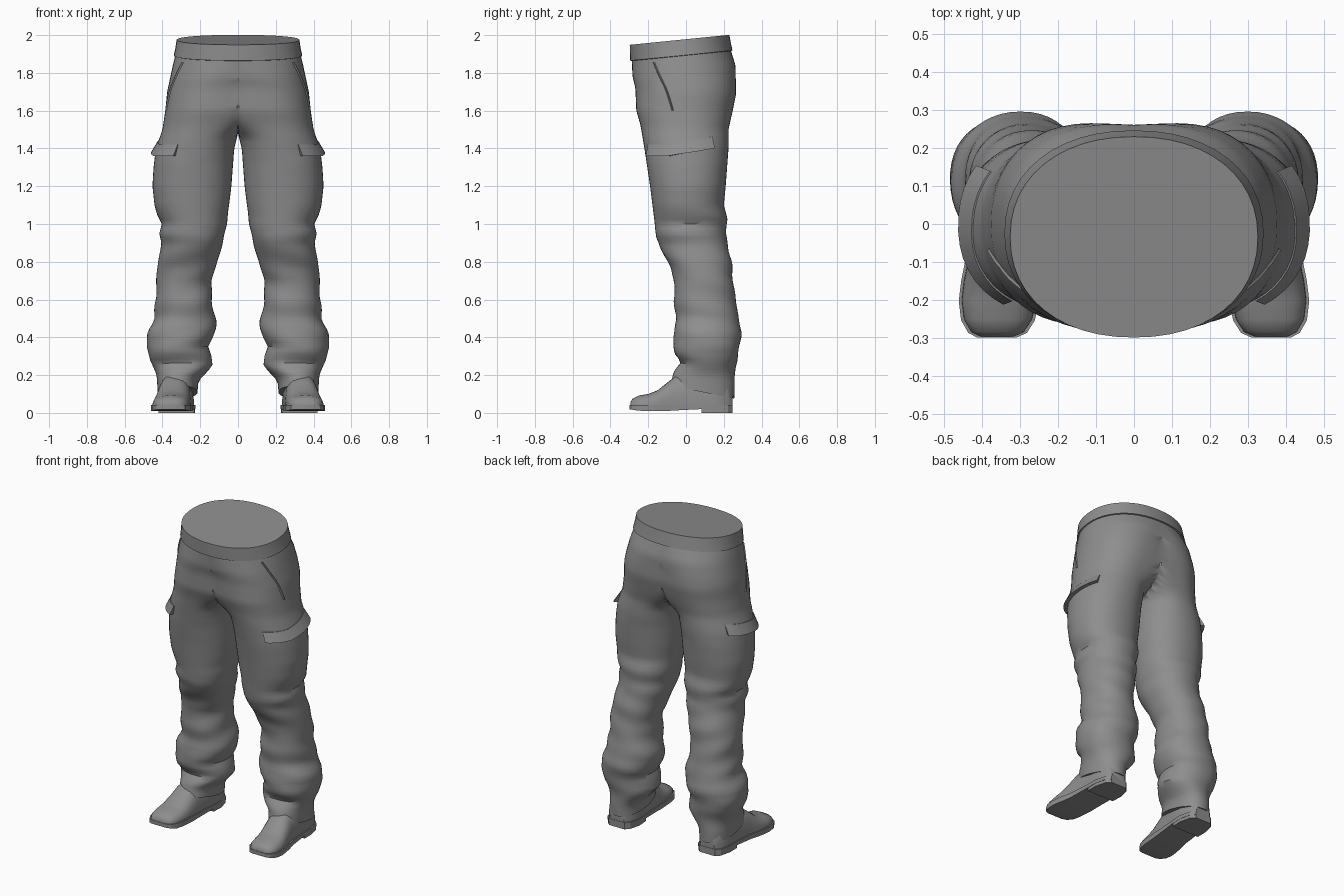
import bpy
import bmesh
from math import sin, cos, pi, radians, copysign

cube = bpy.data.objects.get("Cube")
if cube:
    bpy.data.objects.remove(cube, do_unlink=True)

GREY = (0.27, 0.27, 0.27, 1.0)
cloth = bpy.data.materials.new("plain grey")
cloth.use_nodes = True
cloth.diffuse_color = GREY
cloth.node_tree.nodes["Principled BSDF"].inputs["Base Color"].default_value = GREY


def lerp(profile, z):
    """Read a (z, value) profile at any height."""
    if z <= profile[0][0]:
        return profile[0][1]
    for (z0, v0), (z1, v1) in zip(profile, profile[1:]):
        if z <= z1:
            return v0 + (v1 - v0) * (z - z0) / (z1 - z0)
    return profile[-1][1]


def power(value, exponent):
    return copysign(abs(value) ** exponent, value)


def loft(name, rings, half_body=False, angle=40):
    """Skin a stack of closed rings, cap the ends and mirror it across x."""
    bm = bmesh.new()
    rows = [[bm.verts.new(p) for p in ring] for ring in rings]
    count = len(rows[0])
    for low, high in zip(rows, rows[1:]):
        for i in range(count):
            j = (i + 1) % count
            quad = (low[i], low[j], high[j], high[i])
            # leave the centre plane open so both halves join
            if half_body and all(v.co.x < 1e-5 for v in quad):
                continue
            bm.faces.new(quad)
    bm.faces.new(rows[0][::-1])
    bm.faces.new(rows[-1])
    if half_body:
        loose = [v for v in bm.verts if not v.link_faces]
        bmesh.ops.delete(bm, geom=loose, context='VERTS')
    else:
        bmesh.ops.recalc_face_normals(bm, faces=bm.faces[:])
    mesh = bpy.data.meshes.new(name)
    bm.to_mesh(mesh)
    bm.free()
    mesh.materials.append(cloth)
    mesh.shade_smooth()
    mesh.set_sharp_from_angle(angle=radians(angle))
    obj = bpy.data.objects.new(name, mesh)
    bpy.context.scene.collection.objects.link(obj)
    mirror = obj.modifiers.new("mirror", 'MIRROR')
    mirror.use_axis = (True, False, False)
    mirror.use_clip = True
    mirror.merge_threshold = 0.0005
    return obj


# Trouser outlines by height: outer side, inner side, front, back
OUTER = [(.1, .425), (.2, .43), (.28, .465), (.35, .485), (.43, .475), (.5, .445),
         (.6, .435), (.75, .43), (.85, .415), (.9, .405), (.95, .415), (1, .405),
         (1.04, .425), (1.1, .442), (1.2, .453), (1.3, .447), (1.4, .435), (1.5, .4),
         (1.6, .385), (1.7, .375), (1.85, .343), (1.92, .325), (2, .315)]
INNER = [(.1, .215), (.17, .21), (.2, .18), (.25, .135), (.3, .14), (.35, .16),
         (.4, .13), (.44, .115), (.5, .12), (.6, .14), (.7, .14), (.8, .11),
         (.9, .08), (1, .06), (1.2, .035), (1.4, .02), (1.46, .005), (1.5, -.05),
         (1.6, -.3), (2, -.5)]
FRONT = [(.1, -.085), (.2, -.065), (.26, -.03), (.3, -.055), (.4, -.07), (.5, -.05),
         (.58, -.065), (.7, -.06), (.76, -.08), (.93, -.16), (1, -.165), (1.2, -.19),
         (1.4, -.22), (1.52, -.24), (1.6, -.263), (1.73, -.268), (1.8, -.283), (2, -.292)]
BACK = [(.1, .255), (.25, .26), (.32, .28), (.42, .293), (.5, .28), (.65, .255),
        (.8, .24), (.95, .21), (1.03, .22), (1.1, .2), (1.2, .21), (1.4, .225),
        (1.5, .225), (1.68, .265), (1.82, .262), (1.9, .235), (2, .218)]
# Where the widest depth lies in x above the crotch, and ring tilt
SPREAD = [(1.35, .225), (1.45, .2), (1.6, .14), (1.75, .1), (1.89, 0)]
TILT = [(.11, -.2), (.2, -.1), (.35, 0), (1.6, 0), (1.89, .1)]
FOLDS = [(.15, 0), (.3, .03), (.8, .025), (1, .01), (1.1, 0)]


def surface(z, t, offset=0.0):
    """A point on the trouser surface; t = 0 is the outer side, pi/2 the back."""
    outer, inner = lerp(OUTER, z), lerp(INNER, z)
    front, back = lerp(FRONT, z), lerp(BACK, z)
    middle = (outer + inner) / 2 if z < 1.35 else lerp(SPREAD, z)
    centre = (front + back) / 2
    fold = 1 + lerp(FOLDS, z) * sin(2 * t + 42 * z) * cos(t - 6 * z)
    c, s = power(cos(t), .92), power(sin(t), .92)
    reach = outer - middle if c > 0 else middle - inner
    x = middle + (reach + offset) * c * fold
    y = centre + ((back - front) / 2 + offset) * s * fold
    if x < 1e-4:
        x = 0.0
    return (x, y, z + lerp(TILT, z) * (y - centre))


# Trousers: seat and both legs, with a raised waistband
SIDES = 48


def trouser_ring(z, offset=0.0):
    return [surface(z, 2 * pi * i / SIDES, offset) for i in range(SIDES)]


STEPS = 74
body = [trouser_ring(.11 + (1.89 - .11) * k / STEPS) for k in range(STEPS + 1)]
body += [trouser_ring(1.892, .008), trouser_ring(1.93, .008), trouser_ring(1.975, .007)]
loft("trousers", body, half_body=True)

# Cargo pocket flaps, wrapped around the outer thighs
flap = []
for k in range(13):
    u = k / 12
    t = radians(-62 + 98 * u)
    low = 1.36 + .07 * max(0, u - .4)
    flap.append([surface(low + .06, t, -.01), surface(low + .06, t, .004),
                 surface(low, t, .024), surface(low, t, -.01)])
loft("pocket_flaps", flap, angle=30)

# Slanted hip pocket edges
seam = []
for k in range(9):
    u = k / 8
    t, z = radians(-32 + 20 * u), 1.87 - .27 * u
    seam.append([surface(z, t - .05, -.004), surface(z, t, .006), surface(z, t + .02, -.004)])
loft("hip_pocket_edges", seam, angle=30)

# Boots: y, centre x, half width, top height from toe to heel
FOOT = [(-.295, .36, .045, .055), (-.283, .358, .07, .075), (-.25, .357, .09, .092),
        (-.2, .355, .098, .1), (-.15, .35, .097, .12), (-.1, .343, .094, .16),
        (-.05, .337, .09, .2), (.08, .327, .09, .22), (.15, .325, .092, .22),
        (.22, .325, .075, .2), (.245, .325, .05, .12)]
BASE = .035
ARC = 14


def boot_section(y, x, width, top):
    return [(x + width * power(cos(pi * i / ARC), .8), y,
             BASE + (top - BASE) * abs(sin(pi * i / ARC)) ** .8) for i in range(ARC + 1)]


def slab_section(y, x, width, low, high):
    return [(x - width, y, low), (x + width, y, low), (x + width, y, high), (x - width, y, high)]


loft("boots", [boot_section(*row) for row in FOOT])

# Soles with a lifted toe and arch, and heel blocks
SOLE_LOW = [(-.3, .02), (-.24, .01), (-.1, .01), (.05, .02), (.25, .02)]
loft("boot_soles", [slab_section(y * 1.01, x, w + .007, lerp(SOLE_LOW, y), .043)
                    for y, x, w, top in FOOT], angle=30)
loft("boot_heels", [slab_section(y * 1.01, x, w + .005, 0, .03)
                    for y, x, w, top in FOOT if y > 0], angle=30)
